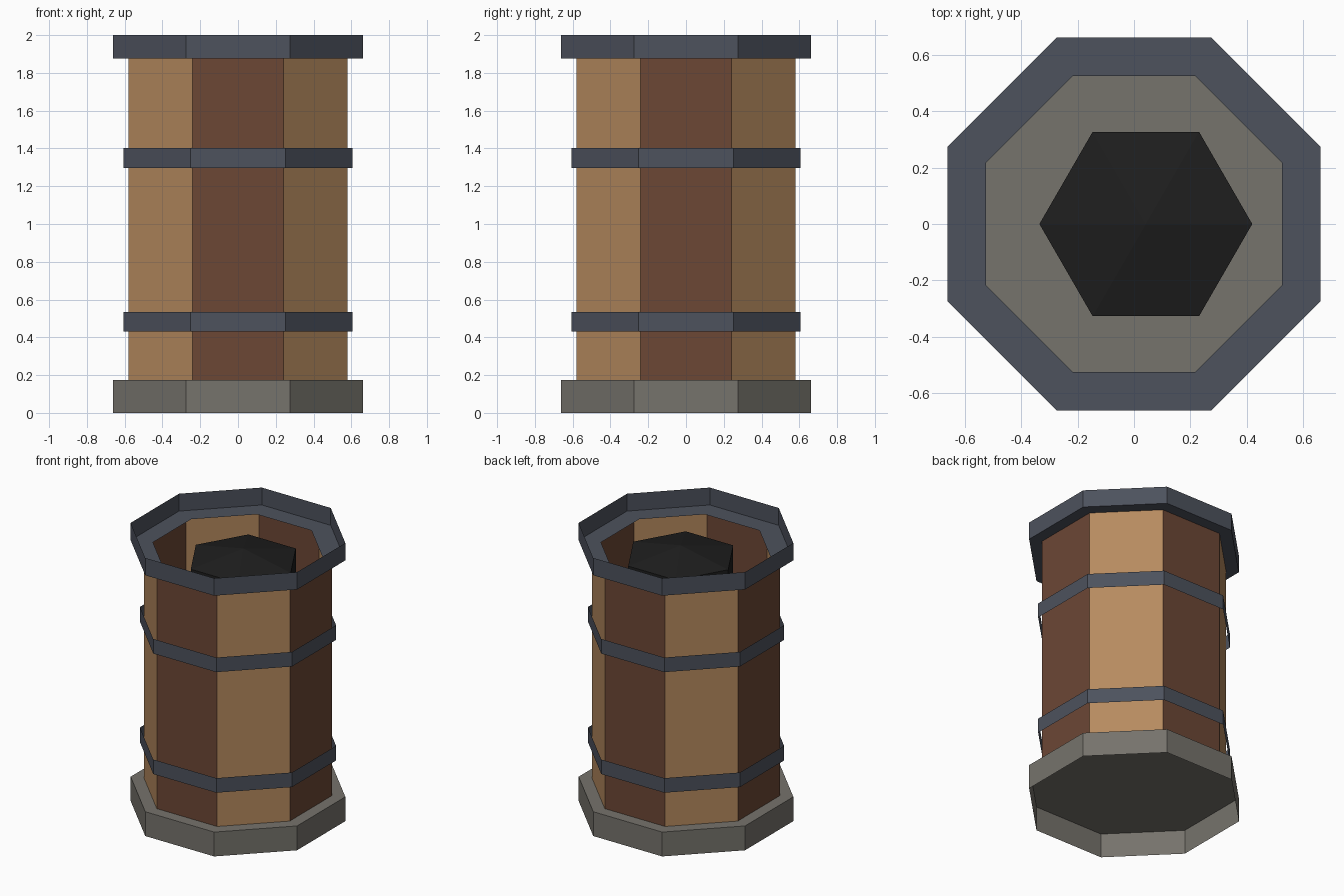
import bpy
import bmesh
from math import pi, cos, sin

cube = bpy.data.objects.get("Cube")
if cube:
    bpy.data.objects.remove(cube, do_unlink=True)


def material(name, rgb):
    """Flat colour given as 0-255 display values."""
    linear = [((c / 255 + 0.055) / 1.055) ** 2.4 for c in rgb] + [1.0]
    mat = bpy.data.materials.new(name)
    mat.use_nodes = True
    mat.diffuse_color = linear
    bsdf = next(n for n in mat.node_tree.nodes if n.type == "BSDF_PRINCIPLED")
    bsdf.inputs["Base Color"].default_value = linear
    bsdf.inputs["Roughness"].default_value = 0.9
    return mat


tan_wood = material("tan wood", (183, 139, 95))
brown_wood = material("brown wood", (108, 71, 53))
iron = material("dark iron", (77, 82, 93))
stone = material("grey stone", (118, 115, 108))
powder = material("black powder", (30, 30, 30))


def lathe(name, profile, mats, sides=8, turn=pi / 8, center_x=0.0):
    """Sweep (flat radius, z) points around z; radius 0 closes to a point.
    Materials alternate from side to side."""
    bm = bmesh.new()
    rings = []
    for apothem, z in profile:
        r = apothem / cos(pi / sides)
        count = sides if r > 0 else 1
        rings.append([bm.verts.new((center_x + r * cos(turn + 2 * pi * i / sides),
                                    r * sin(turn + 2 * pi * i / sides), z))
                      for i in range(count)])
    for low, high in zip(rings, rings[1:]):
        for i in range(sides):
            j = (i + 1) % sides
            corners = [low[i % len(low)], low[j % len(low)],
                       high[j % len(high)], high[i % len(high)]]
            face = bm.faces.new(list(dict.fromkeys(corners)))
            face.material_index = i % len(mats)
    mesh = bpy.data.meshes.new(name)
    bm.to_mesh(mesh)
    bm.free()
    for mat in mats:
        mesh.materials.append(mat)
    obj = bpy.data.objects.new(name, mesh)
    bpy.context.collection.objects.link(obj)
    return obj


# Stone foot: a floor on a skirt that is open underneath
lathe("stone_base", [(0.662, 0), (0.662, 0.175), (0, 0.175)], [stone])

# Thin open wall: diagonal staves are tan, straight ones brown
lathe("staves", [(0.58, 0.175), (0.58, 1.875)], [tan_wood, brown_wood])

# Thin iron hoops standing just off the wall
for name, z in (("lower_hoop", 0.43), ("upper_hoop", 1.297)):
    lathe(name, [(0.605, z), (0.605, z + 0.105)], [iron])

# Open collar with a flat ledge at its foot
lathe("top_rim", [(0.525, 1.875), (0.662, 1.875), (0.662, 2.0)], [iron])

# Six-sided lump with a shallow peak inside the mouth
lathe("powder_lump", [(0, 1.6), (0.327, 1.6), (0.327, 1.825), (0, 1.9)],
      [powder], sides=6, turn=0, center_x=0.042)
